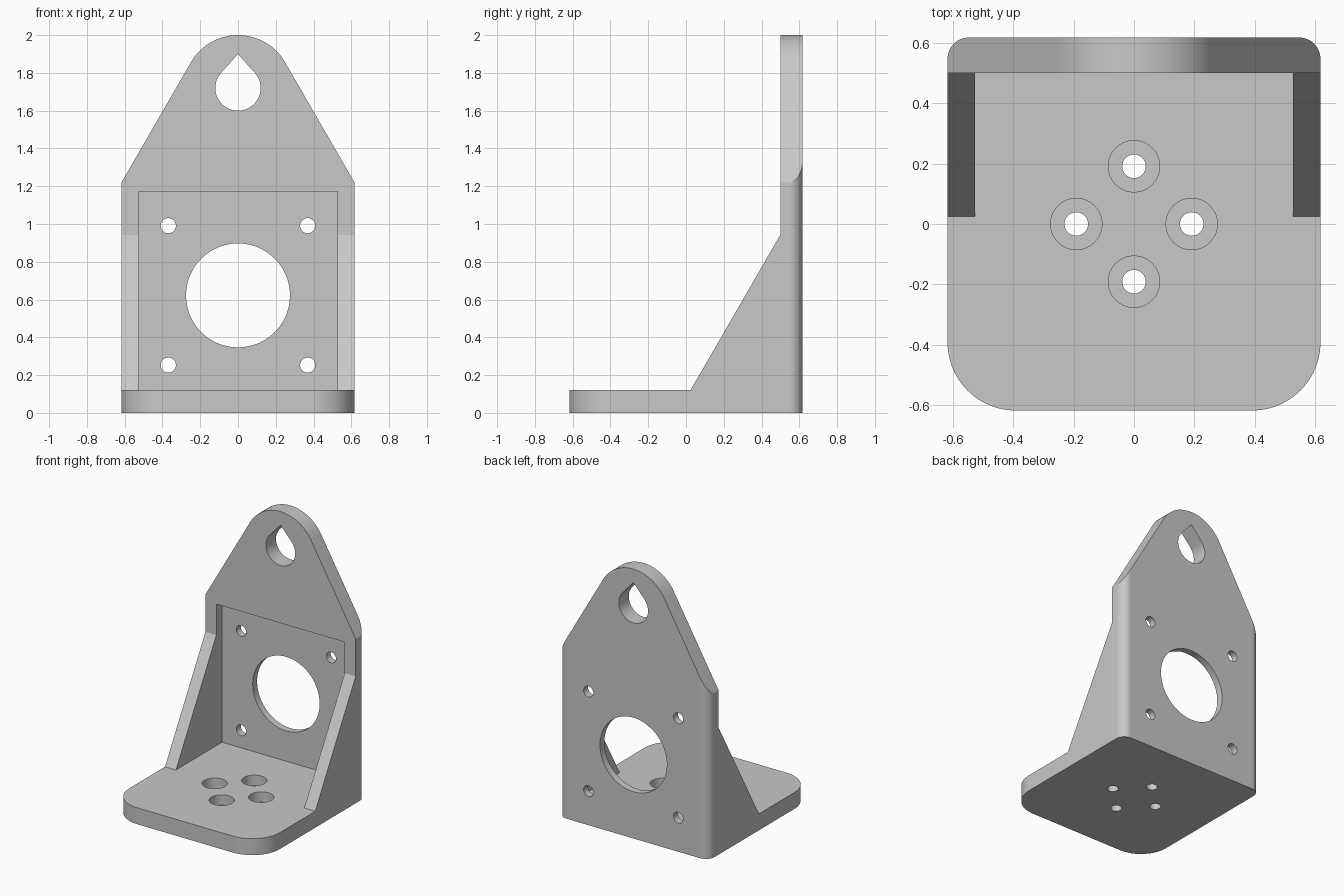
import bpy, bmesh, math
from math import sin, cos, pi, radians

cube = bpy.data.objects.get("Cube")
if cube:
    bpy.data.objects.remove(cube, do_unlink=True)

HALF = 0.617      # half width and half depth
BASE = 0.122      # base thickness
FRONT = 0.499     # front face of the upright
PANEL = 0.565     # front face of the recessed panel

grey = bpy.data.materials.new("plain grey")
grey.use_nodes = True
grey.diffuse_color = (0.58, 0.58, 0.58, 1)
grey.node_tree.nodes["Principled BSDF"].inputs["Base Color"].default_value = (0.58, 0.58, 0.58, 1)


def arc(cx, cy, r, a0, a1, n=24):
    """Points on an arc, angles in degrees."""
    steps = [radians(a0 + (a1 - a0) * i / n) for i in range(n + 1)]
    return [(cx + r * cos(a), cy + r * sin(a)) for a in steps]


def circle(cx, cy, r, n=64):
    return arc(cx, cy, r, 0, 360, n)[:-1]


def prism(name, points, axis, lo, hi):
    """Extrude a 2D outline along one axis."""
    place = {"x": lambda u, v, t: (t, u, v),
             "y": lambda u, v, t: (u, t, v),
             "z": lambda u, v, t: (u, v, t)}[axis]
    bm = bmesh.new()
    low = [bm.verts.new(place(u, v, lo)) for u, v in points]
    high = [bm.verts.new(place(u, v, hi)) for u, v in points]
    bm.faces.new(low)
    bm.faces.new(high)
    for i in range(len(points)):
        j = (i + 1) % len(points)
        bm.faces.new((low[i], low[j], high[j], high[i]))
    bmesh.ops.recalc_face_normals(bm, faces=bm.faces[:])
    mesh = bpy.data.meshes.new(name)
    bm.to_mesh(mesh)
    bm.free()
    mesh.materials.append(grey)
    obj = bpy.data.objects.new(name, mesh)
    bpy.context.collection.objects.link(obj)
    return obj


def combine(target, tool, operation):
    """Apply a boolean and discard the tool."""
    tool.hide_render = True
    mod = target.modifiers.new(operation.lower(), "BOOLEAN")
    mod.operation = operation
    mod.solver = "EXACT"
    mod.object = tool
    bpy.ops.object.select_all(action="DESELECT")
    bpy.context.view_layer.objects.active = target
    target.select_set(True)
    bpy.ops.object.modifier_apply(modifier=mod.name)
    bpy.data.objects.remove(tool, do_unlink=True)


# Side profile: base, sloping gusset and upright
bracket = prism("bracket", [(-0.8, 0), (0.8, 0), (0.8, 2.2), (FRONT, 2.2),
                            (FRONT, 0.942), (0.025, BASE), (-0.8, BASE)], "x", -1, 1)

# Plan footprint with rounded corners, larger at the front
fr, br = 0.225, 0.07
f, b = HALF - fr, HALF - br
footprint = (arc(b, b, br, 0, 90, 12) + arc(-b, b, br, 90, 180, 12)
             + arc(-f, -f, fr, 180, 270) + arc(f, -f, fr, 270, 360))
combine(bracket, prism("footprint", footprint, "z", -0.5, 2.5), "INTERSECT")

# Front silhouette: tapered shoulders with a rounded top
top_z, top_r = 1.712, 0.288
shoulder = 1.22 - (0.8 - HALF) * math.tan(pi / 3)
silhouette = ([(-0.8, -0.3), (0.8, -0.3), (0.8, shoulder)]
              + arc(0, top_z, top_r, 30, 150, 40) + [(-0.8, shoulder)])
combine(bracket, prism("silhouette", silhouette, "y", -1, 1), "INTERSECT")

# Recess between the two gussets
recess = [(-0.527, BASE), (0.527, BASE), (0.527, 1.172), (-0.527, 1.172)]
combine(bracket, prism("recess", recess, "y", -0.1, PANEL), "DIFFERENCE")

# Teardrop hanging hole
drop_r, apex = 0.12, 1.9
tangent = math.degrees(math.asin(drop_r / (apex - 1.72)))
teardrop = arc(0, 1.72, drop_r, 180 - tangent, 360 + tangent, 56) + [(0, apex)]
combine(bracket, prism("hanging_hole", teardrop, "y", 0.3, 0.8), "DIFFERENCE")

# Large round opening and four fixing holes in the panel
combine(bracket, prism("round_opening", circle(0, 0.622, 0.275, 96), "y", 0.3, 0.8), "DIFFERENCE")
for x in (-0.369, 0.369):
    for z in (0.253, 0.991):
        combine(bracket, prism("panel_hole", circle(x, z, 0.04, 40), "y", 0.3, 0.8), "DIFFERENCE")

# Four counterbored holes in the base
for i in range(4):
    x, y = 0.191 * cos(i * pi / 2), 0.191 * sin(i * pi / 2)
    combine(bracket, prism("counterbore", circle(x, y, 0.085), "z", 0.045, 0.2), "DIFFERENCE")
    combine(bracket, prism("base_hole", circle(x, y, 0.039, 40), "z", -0.1, 0.2), "DIFFERENCE")

# Smooth the round surfaces, keep the edges crisp
bpy.ops.object.shade_smooth_by_angle(angle=radians(25))
weighted = bracket.modifiers.new("weighted normals", "WEIGHTED_NORMAL")
weighted.keep_sharp = True
